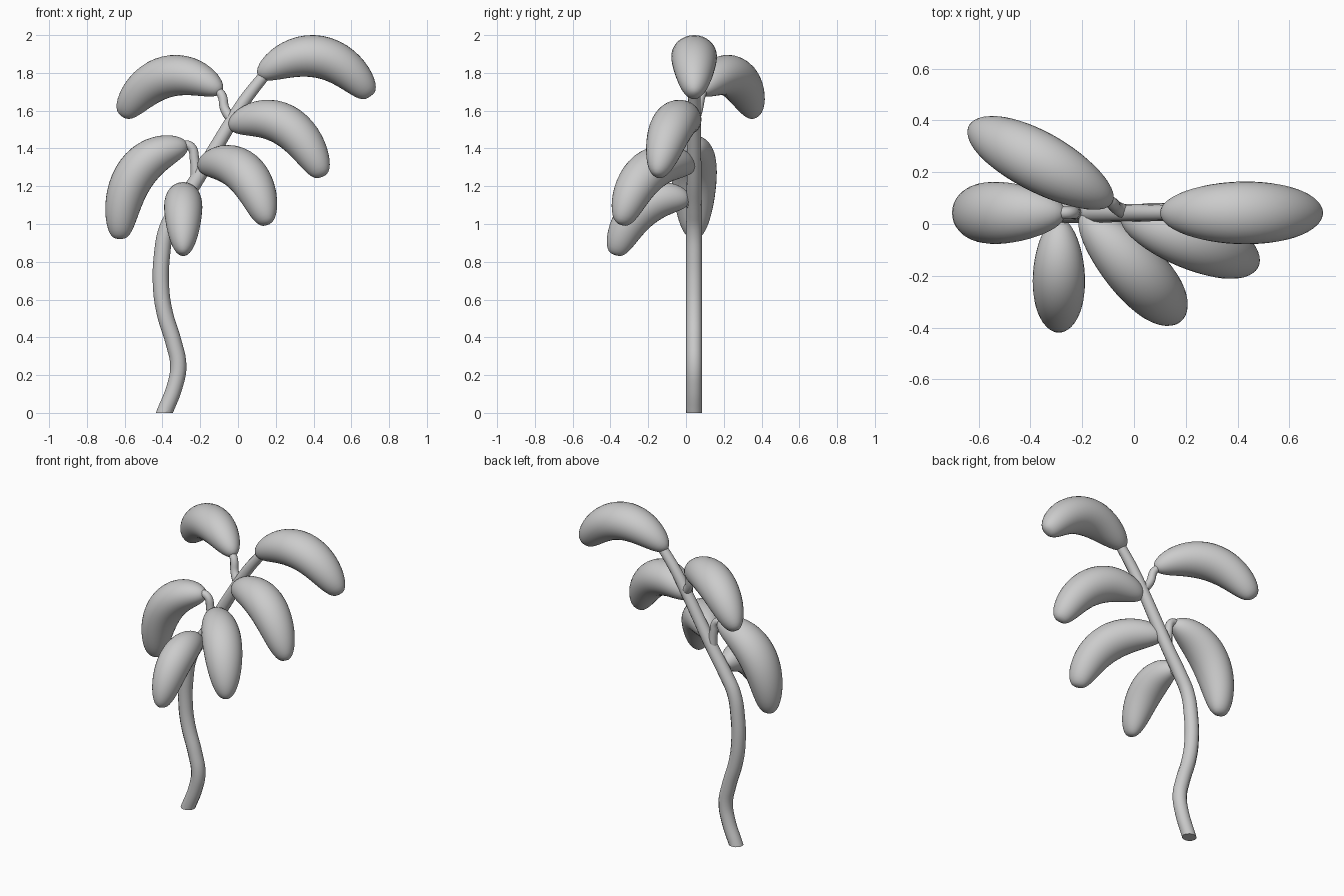
import bpy, bmesh
from mathutils import Vector

if "Cube" in bpy.data.objects:
    bpy.data.objects.remove(bpy.data.objects["Cube"])


def finish(name, bm):
    me = bpy.data.meshes.new(name)
    bmesh.ops.recalc_face_normals(bm, faces=bm.faces[:])
    bm.to_mesh(me)
    bm.free()
    ob = bpy.data.objects.new(name, me)
    bpy.context.collection.objects.link(ob)
    bpy.ops.object.select_all(action='DESELECT')
    bpy.context.view_layer.objects.active = ob
    ob.select_set(True)
    bpy.ops.object.shade_smooth_by_angle(angle=0.9)
    return ob


def tube(name, pts, cut=False):
    """Tapered round tube through points (x, y, z, radius), optionally cut flat on the ground."""
    cu = bpy.data.curves.new(name + "_path", 'CURVE')
    cu.dimensions = '3D'
    cu.bevel_depth = 1.0
    cu.bevel_resolution = 4
    cu.resolution_u = 5
    cu.use_fill_caps = True
    sp = cu.splines.new('BEZIER')
    sp.bezier_points.add(len(pts) - 1)
    for bp, p in zip(sp.bezier_points, pts):
        bp.co = p[:3]
        bp.radius = p[3]
        bp.handle_left_type = bp.handle_right_type = 'AUTO'
    helper = bpy.data.objects.new(name + "_path", cu)
    bpy.context.collection.objects.link(helper)
    bpy.context.view_layer.update()
    bm = bmesh.new()
    bm.from_mesh(helper.to_mesh())
    helper.to_mesh_clear()
    bpy.data.objects.remove(helper)
    bmesh.ops.remove_doubles(bm, verts=bm.verts[:], dist=1e-5)
    if cut:
        res = bmesh.ops.bisect_plane(bm, geom=bm.verts[:] + bm.edges[:] + bm.faces[:],
                                     plane_co=(0, 0, 0), plane_no=(0, 0, 1), clear_inner=True)
        rim = [e for e in res['geom_cut'] if isinstance(e, bmesh.types.BMEdge)]
        bmesh.ops.contextual_create(bm, geom=rim)
    return finish(name, bm)


def leaf(name, base, mid, tip, width, thick):
    """Ellipsoid bent along a quadratic arc through base, mid and tip, with a blunter tip."""
    a, m, b = Vector(base), Vector(mid), Vector(tip)
    c = 2 * m - 0.5 * (a + b)
    side = (b - a).cross(Vector((0, 0, 1))).normalized()
    bm = bmesh.new()
    bmesh.ops.create_uvsphere(bm, u_segments=32, v_segments=28, radius=1)
    for v in bm.verts:
        t = (v.co.z + 1) / 2
        ring = max((1 - v.co.z ** 2), 1e-6) ** 0.5
        fw, ft = (ring ** -0.15, ring ** -0.33) if t > 0.5 else (ring ** -0.05, ring ** -0.12)
        pos = a * (1 - t) ** 2 + c * 2 * t * (1 - t) + b * t * t
        tan = ((c - a) * (1 - t) + (b - c) * t).normalized()
        s = (side - tan * side.dot(tan)).normalized()
        v.co = pos + s * v.co.x * width * fw + s.cross(tan) * v.co.y * thick * ft
    return finish(name, bm)


Y = 0.043

# Main stem
stem = [(-0.42, -0.08, .042), (-0.39, 0, .042), (-0.335, 0.14, .042), (-0.316, 0.25, .043),
        (-0.34, 0.37, .043), (-0.388, 0.53, .043), (-0.407, 0.66, .043), (-0.402, 0.84, .043),
        (-0.375, 0.98, .042), (-0.32, 1.08, .041), (-0.225, 1.225, .039), (-0.12, 1.4, .037),
        (-0.03, 1.55, .035), (0.04, 1.66, .033), (0.15, 1.80, .03)]
tube("stem", [(x, Y, z, r) for x, z, r in stem], cut=True)

# Leaves
leaf("leaf_top", (0.11, Y, 1.78), (0.43, Y, 1.885), (0.70, Y, 1.675), .121, .112)
leaf("leaf_back_left", (-0.09, .085, 1.70), (-0.375, .245, 1.78), (-0.612, .365, 1.57), .116, .11)
leaf("leaf_left", (-0.265, Y, 1.41), (-0.535, Y, 1.275), (-0.625, Y, 0.92), .12, .108)
leaf("leaf_right", (-0.045, .03, 1.51), (0.242, -.065, 1.527), (0.445, -.15, 1.25), .117, .11)
leaf("leaf_front_right", (-0.2, .04, 1.30), (0.025, -.2, 1.277), (0.15, -.34, 0.995), .116, .11)
leaf("leaf_front", (-0.29, .02, 1.12), (-0.29, -.22, 1.09), (-0.29, -.375, 0.835), .101, .102)

# Leaf stalks
tube("stalk_left", [(-0.222, Y, 1.23, .028), (-0.230, Y, 1.34, .025),
                    (-0.25, Y, 1.41, .024), (-0.30, Y, 1.42, .024)])
tube("stalk_back_left", [(-0.03, Y, 1.55, .029), (-0.07, .065, 1.61, .025),
                         (-0.085, .08, 1.68, .024), (-0.12, .1, 1.72, .02)])
tube("stalk_right", [(-0.07, Y, 1.48, .026), (-0.04, .035, 1.51, .025), (0.02, .01, 1.535, .022)])
tube("stalk_front_right", [(-0.20, Y, 1.25, .026), (-0.185, .035, 1.30, .025), (-0.14, -.02, 1.32, .022)])
tube("stalk_front", [(-0.31, Y, 1.09, .028), (-0.295, 0, 1.12, .026), (-0.29, -.06, 1.13, .022)])
